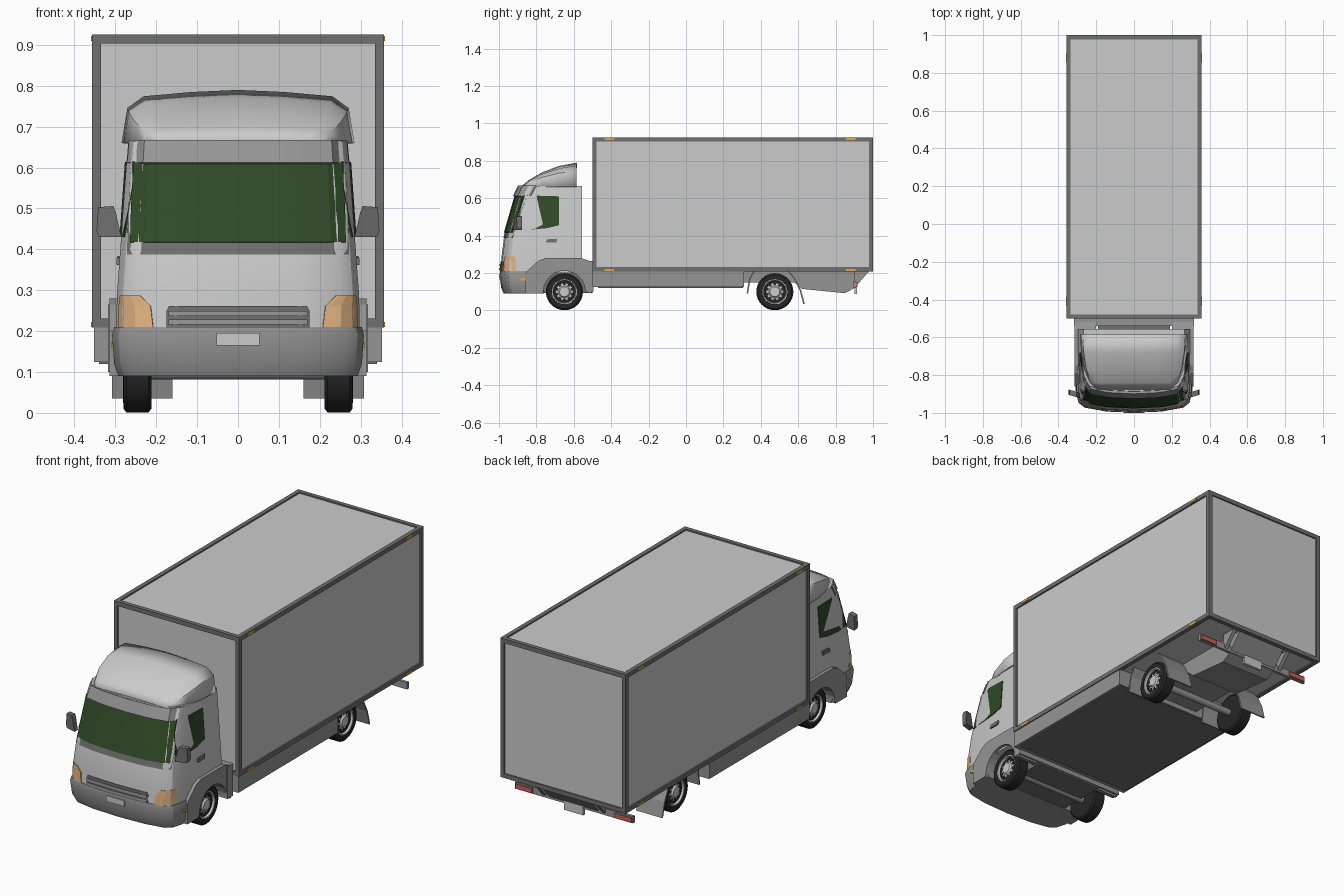
import bpy, math
from mathutils import Matrix, Vector

if "Cube" in bpy.data.objects:
    bpy.data.objects.remove(bpy.data.objects["Cube"])

def material(name, r, g, b):
    m = bpy.data.materials.new(name)
    m.diffuse_color = (r, g, b, 1)
    m.use_nodes = True
    m.node_tree.nodes["Principled BSDF"].inputs["Base Color"].default_value = m.diffuse_color
    return m

BLACK = material("rubber", .02, .02, .02)
DARK = material("dark_trim", .16, .16, .16)
MID = material("grey_trim", .3, .3, .3)
WHITE = material("cab_paint", .72, .72, .72)
GLASS = material("green_glass", .03, .07, .02)
AMBER = material("amber", .8, .4, .05)
LAMP = material("lamp", .75, .45, .22)
RED = material("red_lamp", .6, .12, .1)

def mesh(name, verts, faces, mat=None, mirror=False, solid=0, smooth=0):
    me = bpy.data.meshes.new(name)
    me.from_pydata([tuple(v) for v in verts], [], faces)
    ob = bpy.data.objects.new(name, me)
    bpy.context.collection.objects.link(ob)
    bpy.ops.object.select_all(action='DESELECT')
    ob.select_set(True)
    bpy.context.view_layer.objects.active = ob
    if not solid:
        bpy.ops.object.mode_set(mode='EDIT')
        bpy.ops.mesh.select_all(action='SELECT')
        bpy.ops.mesh.normals_make_consistent(inside=False)
        bpy.ops.object.mode_set(mode='OBJECT')
    if mat:
        me.materials.append(mat)
    if smooth:
        bpy.ops.object.shade_smooth_by_angle(angle=math.radians(smooth))
    if solid:
        s = ob.modifiers.new("thickness", 'SOLIDIFY')
        s.thickness = solid
    if mirror:
        ob.modifiers.new("mirror", 'MIRROR')
    return ob

def loft(name, rings, mat=None, closed=True, caps=True, **kw):
    n, m = len(rings[0]), len(rings)
    faces = [(i*n+j, i*n+(j+1) % n, (i+1)*n+(j+1) % n, (i+1)*n+j)
             for i in range(m-1) for j in range(n if closed else n-1)]
    if caps:
        faces += [tuple(range(n))[::-1], tuple(range((m-1)*n, m*n))]
    return mesh(name, [v for r in rings for v in r], faces, mat, **kw)

def box(name, x0, x1, y0, y1, z0, z1, mat=None, mirror=False):
    ring = lambda z: [(x0, y0, z), (x1, y0, z), (x1, y1, z), (x0, y1, z)]
    return loft(name, [ring(z0), ring(z1)], mat, mirror=mirror)

def prism(name, pts, x0, x1, mat=None, mirror=False):
    # Side profile (y, z) swept across x; x0 and x1 may be functions of y, z
    f = lambda x, p: x(*p) if callable(x) else x
    return loft(name, [[(f(x, p), *p) for p in pts] for x in (x0, x1)], mat, mirror=mirror)

def lerp(table, t):
    for (a, b), (c, d) in zip(table, table[1:]):
        if t <= c:
            return b + (d-b)*max(0, (t-a)/(c-a))
    return table[-1][1]

# Cab shape: half width and front position by height, plus the bow of the front
WIDTH = [(.2, .298), (.29, .296), (.4, .288), (.61, .273), (.665, .268)]
FRONT = [(.2, -.992), (.29, -.986), (.4, -.972), (.61, -.912), (.665, -.885)]
BOW = [(0, 0), (.5, .006), (.85, .025), (.95, .05), (1, .1)]

def front_y(x, z):
    return lerp(FRONT, z) + lerp(BOW, abs(x)/lerp(WIDTH, z))

def side_x(off):
    return lambda y, z: lerp(WIDTH, z)*lerp([(b, a) for a, b in BOW], y-lerp(FRONT, z)) + off

def cab_ring(z, w, yf, back):
    half = [(w*u, yf+d, z) for u, d in BOW]
    return [(-w, back, z)] + [(-x, y, z) for x, y, _ in half[:0:-1]] + half + [(w, back, z)]

def panel(name, rows, off, mat, n=14, thick=.012):
    # Patch that follows the cab front; each row is (x0, x1, z)
    grid = []
    for x0, x1, z in rows:
        xs = [x0+(x1-x0)*i/n for i in range(n+1)]
        grid.append([(x, front_y(x, z)-off, z) for x in xs])
    return loft(name, grid, mat, closed=False, caps=False, solid=thick)

# Cab shell and bumper
loft("cab", [cab_ring(z, w, lerp(FRONT, z), -.555) for z, w in WIDTH], WHITE, smooth=30)
loft("bumper", [cab_ring(z, w, y, -.76) for z, w, y in
     [(.09, .293, -.975), (.12, .303, -.988), (.19, .308, -.997), (.21, .303, -.994)]], MID, smooth=30)
box("number_plate", -.052, .052, -1, -.98, .165, .195)
box("cab_underside", -.19, .19, -.93, -.5, .092, .25, DARK)

# Windscreen, visor, grille
panel("windscreen_frame", [(-.272, .272, .388), (-.268, .268, .5), (-.262, .262, .62)], .003, DARK)
panel("windscreen", [(-.264, .264, .418), (-.262, .262, .5), (-.256, .256, .612)], .006, GLASS)
panel("visor", [(-.271, .271, .612), (-.267, .267, .667)], .014, MID, thick=.02)
panel("grille", [(-.175, .175, .208), (-.175, .175, .25), (-.168, .168, .262)], .004, DARK)
for z in (.222, .243):
    panel("grille_slat", [(-.17, .17, z-.006), (-.17, .17, z+.006)], .008, MID)

# Headlights on both sides
for s in (-1, 1):
    rows = [(.208, .294, .21), (.214, .292, .262), (.24, .289, .287)]
    panel("headlight", [(a, b, z) if s > 0 else (-b, -a, z) for a, b, z in rows], .005, LAMP, 6)

# Roof wind deflector
rings = []
for y, h, w in [(-.585, .79, .285), (-.68, .772, .28), (-.77, .738, .265), (-.84, .697, .235), (-.875, .668, .2)]:
    half = [(w*a, y, .66+(h-.66)*b) for a, b in [(1, 0), (.95, .66), (.81, .88), (.4, .96)]]
    rings.append(half + [(0, y, h)] + [(-x, yy, z) for x, yy, z in half[::-1]])
loft("wind_deflector", rings, WHITE, closed=False, caps=False, solid=.006, smooth=40)

# Door windows, handles, mirrors, side markers
prism("door_window", [(-.9, .45), (-.885, .56), (-.865, .615), (-.78, .613), (-.68, .61), (-.68, .455),
      (-.74, .44), (-.83, .432), (-.895, .43)], side_x(-.012), side_x(.004), GLASS, True)
prism("door_handle", [(-.75, .362), (-.745, .38), (-.69, .383), (-.692, .362)], .27, side_x(.007), DARK, True)
outline = [(.285, .43), (.34, .43), (.346, .445), (.342, .503), (.305, .506), (.299, .49)]
loft("mirror", [[(x, y+(x-.3)*.3, z) for x, z in outline] for y in (-.918, -.89)], DARK, mirror=True)
box("side_marker", .28, .311, -.885, -.845, .16, .172, AMBER, True)

# Front fenders with wheel arch
arch = [(-.65+.112*math.cos(a), .1+.112*math.sin(a)) for a in [math.pi*i/12 for i in range(13)]]
prism("front_fender", [(-.86, .2), (-.79, .265), (-.75, .28), (-.56, .28), (-.51, .262), (-.505, .09)]
      + arch + [(-.77, .09), (-.86, .09)], .2, .314, MID, True)
box("cab_rear_bulkhead", -.318, .318, -.54, -.495, .1, .265, MID)

# Cargo box: panels, edge bars, markers
box("cargo_box", -.349, .349, -.493, .993, .215, .918)
t = .011
for x in (-.346, .346):
    for z in (.22, .914):
        box("cargo_long_bar", x-t, x+t, -.5, 1, z-t, z+t, DARK)
    for y in (-.489, .989):
        box("cargo_post", x-t, x+t, y-t, y+t, .21, .925, DARK)
for y in (-.489, .989):
    for z in (.22, .914):
        box("cargo_cross_bar", -.355, .355, y-t, y+t, z-t, z+t, DARK)
for y in (-.41, .88):
    for z in (.216, .916):
        box("cargo_marker", .34, .36, y-.025, y+.025, z-.006, z+.006, AMBER, True)

# Side skirts and underbody
box("side_skirt_body", -.352, .352, -.5, .31, .125, .212, MID)
box("underbody_plate", -.34, .34, -.47, .305, .12, .126, DARK)
prism("rear_chassis", [(.31, .212), (.31, .15), (.58, .15), (.62, .115), (.85, .092), (.9, .12), (.98, .212)],
      -.14, .14, MID)

# Rear bumper bar with lamps and plate holder
box("rear_bar", -.335, .335, .895, .91, .12, .155, MID)
box("rear_lamp", .235, .33, .9, .916, .124, .148, RED, True)
box("rear_plate_holder", -.055, .055, .9, .914, .088, .135)
prism("bar_bracket", [(.9, .12), (.9, .21), (.98, .21)], .16, .18, MID, True)

# Mud flaps
for path in ([(.55, .212), (.585, .17), (.615, .11), (.635, .035)], [(.37, .212), (.345, .17), (.332, .09)]):
    prism("mud_flap", path + [(y-.008, z) for y, z in path[::-1]], .16, .308, MID, True)

# Wheels: lathed tyre and rim, rim openings, axles
def lathe(name, profile, x, y, mat, seg=32):
    rings = [[(x+px, y+r*math.cos(2*math.pi*i/seg), .1+r*math.sin(2*math.pi*i/seg))
              for i in range(seg)] for px, r in profile]
    return loft(name, rings, mat, mirror=True, smooth=35)

for y in (-.65, .475):
    lathe("tyre", [(-.035, .068), (-.034, .09), (-.027, .099), (.027, .099), (.034, .09), (.035, .068),
                   (.022, .064)], .246, y, BLACK)
    lathe("rim", [(.0, .066), (.033, .068), (.032, .062), (.02, .058), (.024, .032), (.032, .026), (.032, .006)],
          .246, y, None)
    lathe("axle", [(-.246, .018), (0, .018)], .246, y, MID, 12)
    for i in range(10):
        a = 2*math.pi*i/10
        rot = Matrix.Rotation(a, 3, 'X')
        rings = [[Vector((x, y, .1)) + rot @ Vector((0, u, v)) for u, v in
                  [(-.006, .036), (.006, .036), (.01, .054), (-.01, .054)]] for x in (.255, .2705)]
        loft("rim_opening", rings, BLACK, mirror=True)
